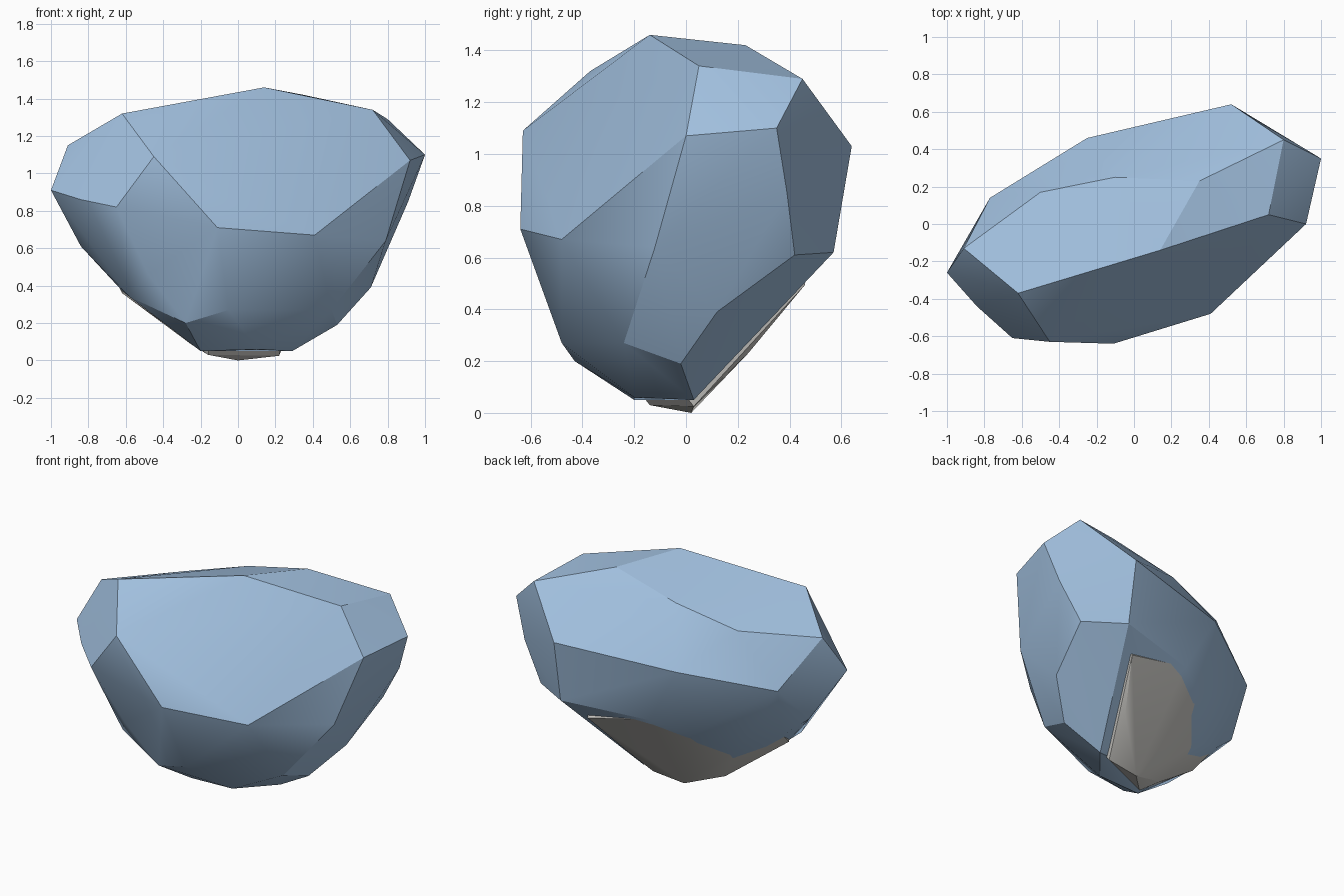
import bpy
import bmesh
import math
from mathutils import Vector

default_cube = bpy.data.objects.get("Cube")
if default_cube:
    bpy.data.objects.remove(default_cube, do_unlink=True)


def make_material(name, colour):
    material = bpy.data.materials.new(name)
    material.use_nodes = True
    material.diffuse_color = colour
    shader = next(n for n in material.node_tree.nodes if n.type == "BSDF_PRINCIPLED")
    shader.inputs["Base Color"].default_value = colour
    return material


def shifted(points, offset):
    """Move every corner of a facet by the same offset."""
    return [Vector(point) + offset for point in points]


def chiselled_stone(name, corners, material, angle):
    """Wrap a convex, faceted stone around its main corners."""
    mesh = bpy.data.meshes.new(name)
    bm = bmesh.new()
    for corner in corners:
        bm.verts.new(corner)
    hull = bmesh.ops.convex_hull(bm, input=bm.verts)
    loose = {item for item in hull["geom_interior"] + hull["geom_unused"]
             if isinstance(item, bmesh.types.BMVert)}
    bmesh.ops.delete(bm, geom=list(loose), context="VERTS")
    bmesh.ops.recalc_face_normals(bm, faces=bm.faces)
    bm.to_mesh(mesh)
    bm.free()
    mesh.materials.append(material)
    stone = bpy.data.objects.new(name, mesh)
    bpy.context.collection.objects.link(stone)
    bpy.ops.object.select_all(action="DESELECT")
    stone.select_set(True)
    bpy.context.view_layer.objects.active = stone
    bpy.ops.object.shade_smooth_by_angle(angle=math.radians(angle))
    return stone


blue_stone = make_material("blue stone", (0.36, 0.53, 0.74, 1))
pale_grey = make_material("pale grey stone", (0.61, 0.60, 0.57, 1))

# Sloping top facet, front rim first and then the back rim
top_front_rim = [(-.91, -.13, 1.15), (-.62, -.37, 1.32), (.14, -.14, 1.46), (.72, .05, 1.34)]
top_back_rim = [(.8, .45, 1.29), (.52, .64, 1.03), (-.25, .46, .97), (-.77, .14, .86)]
top_swell = [(.35, .23, 1.42), (-.1, .25, 1.31), (-.5, .17, 1.2)]

# Front ridge and the facet beneath it
front_ridge = [(-.45, -.63, 1.09), (-.11, -.64, .71), (.41, -.48, .67), (.79, -.12, .64)]
front_underside = [(-.48, -.5, .46), (-.05, -.48, .27), (-.28, -.43, .2), (.5, -.24, .27)]

# Pointed ends
right_end = [(-1, -.26, .91), (-.84, -.44, .86), (-.65, -.61, .82), (-.84, -.09, .61),
             (-.58, -.38, .34)]
left_end = [(1, .35, 1.1), (.92, 0, 1.07), (.91, .39, .85), (.77, .42, .61),
            (.71, .12, .39), (.52, .57, .62)]

# Narrow base
base = [(.53, -.02, .19), (.29, .03, .05), (.1, -.2, .06), (-.2, -.2, .05)]

# Exposed slab on the lower back: a proud edge and an edge that sinks into the body
proud_edge = [(.4, .46, .495), (.27, .24, .23), (.22, .03, .025), (0, .02, 0),
              (-.16, -.14, .03)]
sunken_edge = [(-.04, .43, .59), (-.25, .31, .5), (-.43, .09, .355), (-.68, -.04, .48)]
slab_foot = [(-.62, -.19, .36), (-.25, -.055, .086)]

outward = Vector((-.15, .7, -.68)).normalized()
body_corners = (top_front_rim + top_back_rim + top_swell + front_ridge + front_underside
                + right_end + left_end + base
                + shifted(proud_edge[:2], outward * -.05)
                + shifted(sunken_edge, outward * .006)
                + shifted(slab_foot, outward * -.015))
chiselled_stone("stone_body", body_corners, blue_stone, 28)

slab_face = proud_edge + sunken_edge + slab_foot
slab_corners = slab_face + shifted(slab_face, outward * -.09 + Vector((0, 0, .02)))
chiselled_stone("exposed_slab", slab_corners, pale_grey, 28)
